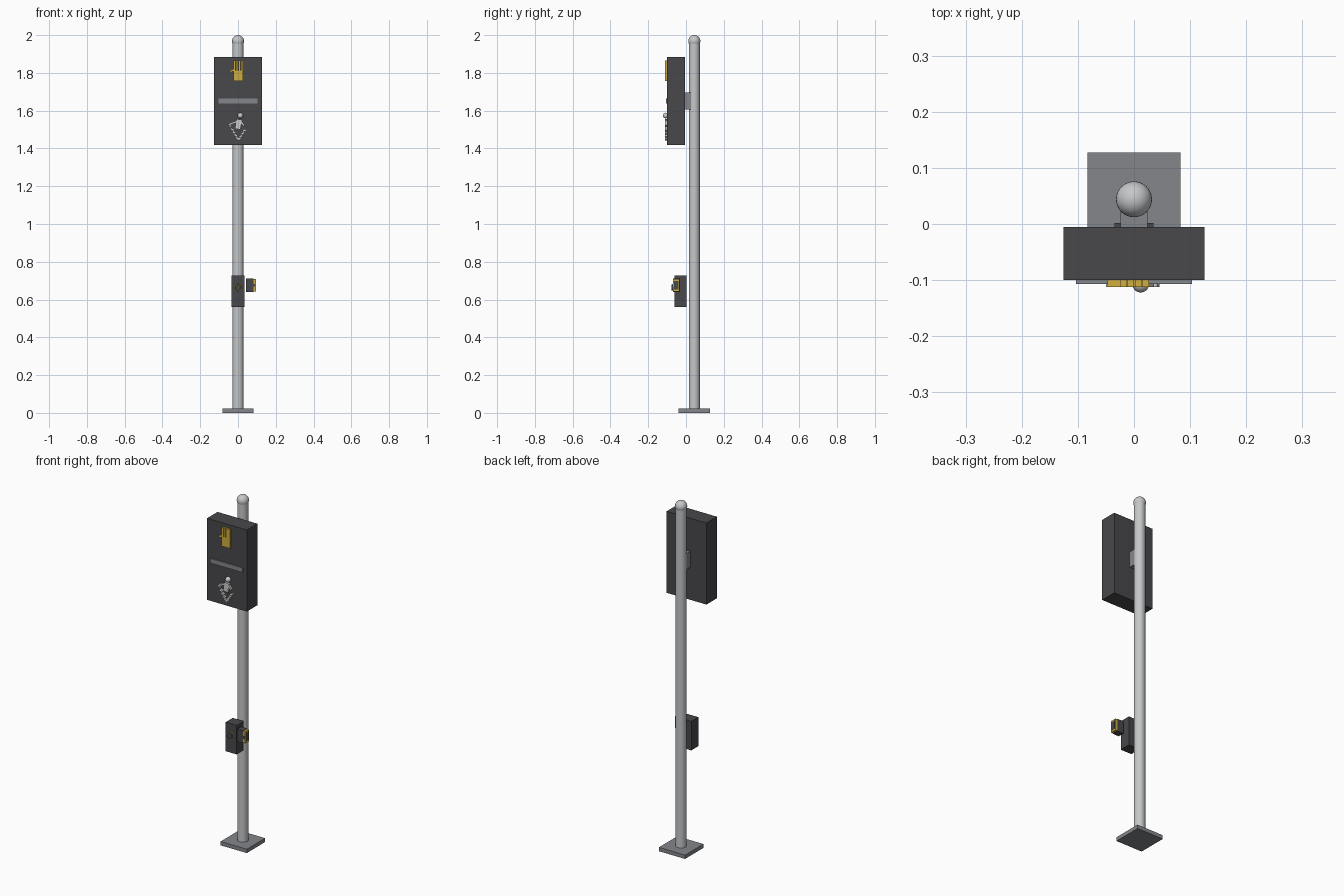
import bpy
import math
from mathutils import Vector

cube = bpy.data.objects.get("Cube")
if cube:
    bpy.data.objects.remove(cube, do_unlink=True)


def material(name, rgb):
    m = bpy.data.materials.new(name)
    m.use_nodes = True
    m.diffuse_color = (*rgb, 1)
    m.node_tree.nodes["Principled BSDF"].inputs["Base Color"].default_value = (*rgb, 1)
    return m


POLE = material("light metal", (0.56, 0.57, 0.58))
STEEL = material("grey steel", (0.23, 0.24, 0.26))
DARK = material("dark housing", (0.065, 0.065, 0.07))
YELLOW = material("signal yellow", (0.62, 0.42, 0.05))
WHITE = material("walk white", (0.6, 0.6, 0.6))


def finish(name, mat, smooth=False):
    ob = bpy.context.object
    ob.name = name
    ob.data.materials.append(mat)
    if smooth:
        bpy.ops.object.shade_smooth_by_angle()
    return ob


def box(name, mat, x, y, z):
    """Box spanning the three (low, high) ranges."""
    lo, hi = Vector((x[0], y[0], z[0])), Vector((x[1], y[1], z[1]))
    bpy.ops.mesh.primitive_cube_add(size=1, location=(lo + hi) / 2)
    bpy.context.object.scale = hi - lo
    bpy.ops.object.transform_apply(location=False, rotation=False, scale=True)
    return finish(name, mat)


def bar(name, mat, a, b, width, y):
    """Flat bar from a to b in the front plane."""
    ax, az = a
    bx, bz = b
    length = math.hypot(bx - ax, bz - az)
    ob = box(name, mat, (-length / 2, length / 2), y, (-width / 2, width / 2))
    ob.location.x, ob.location.z = (ax + bx) / 2, (az + bz) / 2
    ob.rotation_euler.y = -math.atan2(bz - az, bx - ax)
    return ob


def ball(name, mat, radius, loc):
    bpy.ops.mesh.primitive_uv_sphere_add(segments=32, ring_count=16, radius=radius, location=loc)
    return finish(name, mat, True)


# Pole with its foot plate and round cap
PY = 0.044
box("base_plate", STEEL, (-0.083, 0.083), (PY - 0.083, PY + 0.083), (0, 0.022))
bpy.ops.mesh.primitive_cylinder_add(vertices=32, radius=0.029, depth=1.95, location=(0, PY, 0.993))
finish("pole", POLE, True)
ball("pole_cap", POLE, 0.032, (0, PY, 1.968))

# Signal housing and its bracket
box("signal_housing", DARK, (-0.126, 0.126), (-0.1, -0.005), (1.418, 1.885))
box("signal_bracket", STEEL, (-0.024, 0.024), (-0.008, 0.03), (1.605, 1.695))
box("divider", STEEL, (-0.103, 0.103), (-0.107, -0.099), (1.638, 1.664))

# Raised hand symbol
HAND = (-0.112, -0.099)
box("hand_palm", YELLOW, (-0.025, 0.027), HAND, (1.757, 1.813))
for i in range(4):
    x = -0.025 + i * 0.0135
    box(f"hand_finger_{i + 1}", YELLOW, (x, x + 0.0115), HAND, (1.812, 1.865))
bar("hand_thumb", YELLOW, (-0.045, 1.807), (-0.02, 1.816), 0.011, HAND)

# Walking figure symbol
FIG = (-0.112, -0.099)
ball("walker_head", WHITE, 0.015, (0.012, -0.107, 1.574))
bar("walker_body", WHITE, (-0.002, 1.502), (0.007, 1.554), 0.03, FIG)
for name, a, b in (("rear_arm", (-0.008, 1.542), (-0.045, 1.528)),
                   ("rear_hand", (-0.045, 1.532), (-0.04, 1.512)),
                   ("front_arm", (0.014, 1.545), (0.032, 1.52))):
    bar(f"walker_{name}", WHITE, a, b, 0.01, FIG)


# Stepped legs, each a diagonal run of short tilted blocks
for name, top, foot in (("left_leg", (0.034, 1.495), (0.006, 1.45)),
                        ("right_leg", (-0.03, 1.5), (-0.003, 1.455))):
    top, foot = Vector(top), Vector(foot)
    side = 0.009 if foot.x > top.x else -0.009
    for i in range(4):
        p = top.lerp(foot, i / 3)
        bar(f"walker_{name}_{i + 1}", WHITE, (p.x - side, p.y + 0.004),
            (p.x + side, p.y - 0.004), 0.011, FIG)

# Push button unit
box("button_housing", DARK, (-0.035, 0.035), (-0.062, 0.002), (0.561, 0.727))
bpy.ops.mesh.primitive_cylinder_add(vertices=24, radius=0.016, depth=0.02,
                                    location=(0, -0.067, 0.664), rotation=(math.pi / 2, 0, 0))
finish("push_button", DARK, True)
bpy.ops.mesh.primitive_torus_add(major_radius=0.018, minor_radius=0.0025, major_segments=24,
                                 minor_segments=8, location=(0, -0.064, 0.664),
                                 rotation=(math.pi / 2, 0, 0))
finish("button_ring", YELLOW, True)

# Side indicator beside the button
box("indicator_body", DARK, (0.042, 0.081), (-0.07, -0.033), (0.64, 0.711))
box("indicator_lens", YELLOW, (0.08, 0.094), (-0.069, -0.034), (0.642, 0.709))
box("indicator_face", DARK, (0.093, 0.095), (-0.064, -0.039), (0.652, 0.699))
box("indicator_mark", DARK, (0.078, 0.089), (-0.072, -0.068), (0.668, 0.682))
